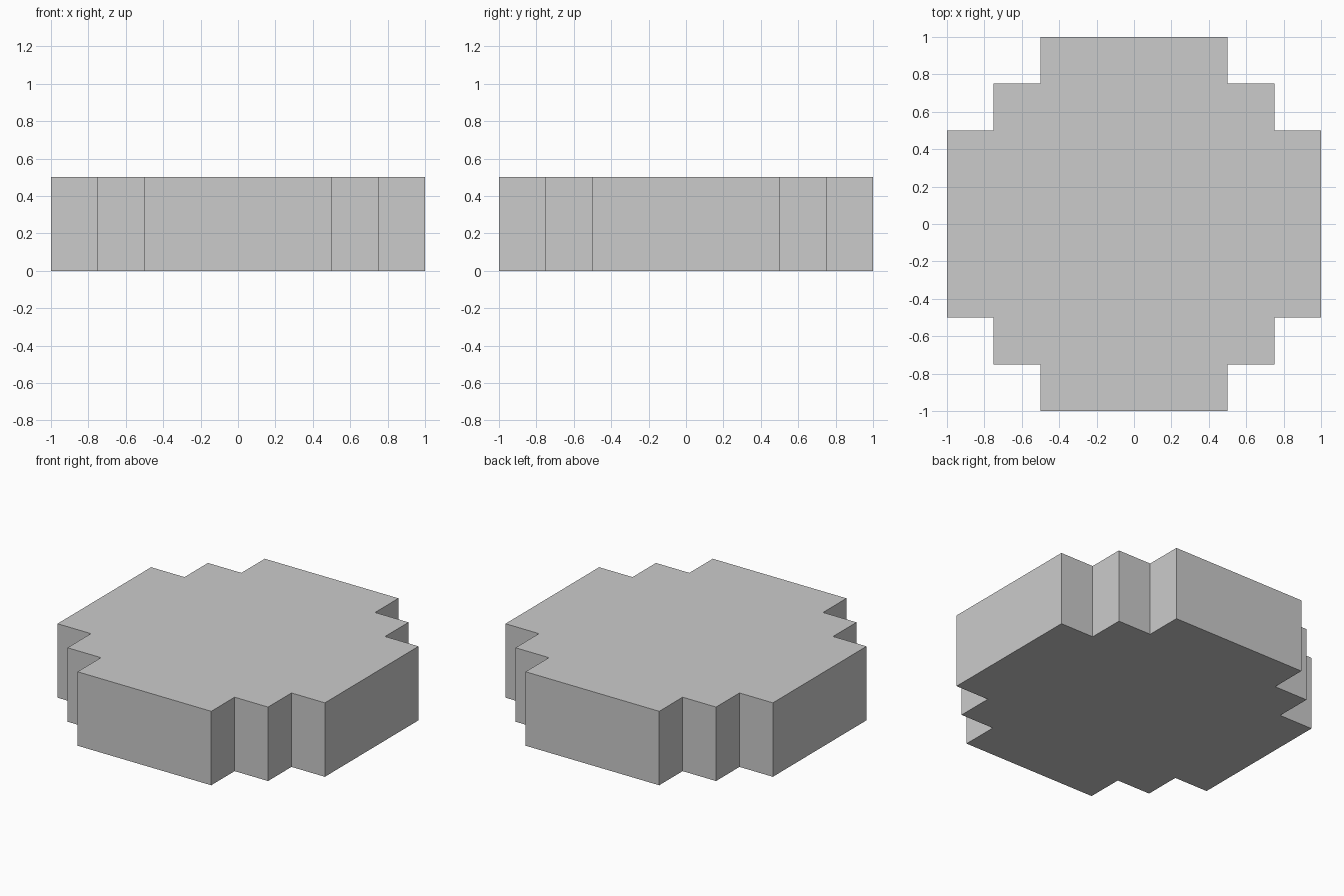
import bpy, bmesh

if "Cube" in bpy.data.objects:
    bpy.data.objects.remove(bpy.data.objects["Cube"])

HEIGHT = 0.5

# One corner of the stepped outline, running from the right side to the back
corner = [(1, 0.5), (0.75, 0.5), (0.75, 0.75), (0.5, 0.75), (0.5, 1)]

# Mirror the corner into all four quadrants, counter-clockwise
outline = []
for sx, sy in ((1, 1), (-1, 1), (-1, -1), (1, -1)):
    step = corner if sx * sy > 0 else corner[::-1]
    outline += [(sx * x, sy * y) for x, y in step]

# Extrude the outline into a solid slab
bm = bmesh.new()
base = bm.faces.new([bm.verts.new((x, y, 0)) for x, y in outline])
top = bmesh.ops.extrude_face_region(bm, geom=[base], use_keep_orig=True)
top_verts = [g for g in top["geom"] if isinstance(g, bmesh.types.BMVert)]
bmesh.ops.translate(bm, verts=top_verts, vec=(0, 0, HEIGHT))
bmesh.ops.recalc_face_normals(bm, faces=bm.faces)

mesh = bpy.data.meshes.new("stepped_round_slab")
bm.to_mesh(mesh)
bm.free()
slab = bpy.data.objects.new("stepped_round_slab", mesh)
bpy.context.collection.objects.link(slab)
